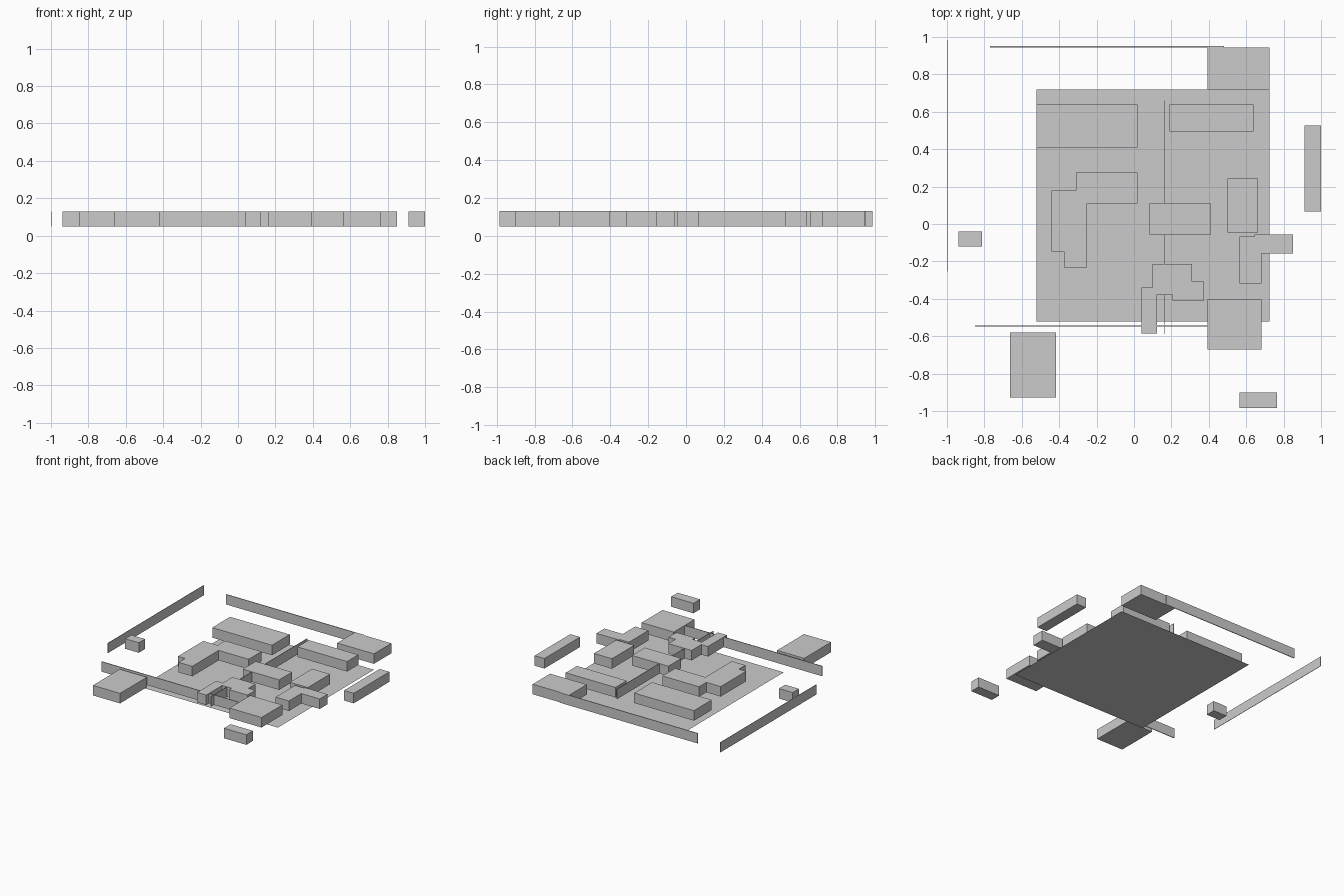
import bpy, bmesh

if "Cube" in bpy.data.objects:
    bpy.data.objects.remove(bpy.data.objects["Cube"])

Z0, Z1 = 0.048, 0.13  # underside and roof height of every block


def add_mesh(name, outline, z0, z1=None):
    """Flat outline, extruded upward to z1 when given."""
    bm = bmesh.new()
    face = bm.faces.new([bm.verts.new((x, y, z0)) for x, y in outline])
    if z1 is not None:
        new = bmesh.ops.extrude_face_region(bm, geom=[face], use_keep_orig=True)["geom"]
        for v in new:
            if isinstance(v, bmesh.types.BMVert):
                v.co.z = z1
        bmesh.ops.recalc_face_normals(bm, faces=bm.faces[:])
    me = bpy.data.meshes.new(name)
    bm.to_mesh(me)
    bm.free()
    ob = bpy.data.objects.new(name, me)
    bpy.context.collection.objects.link(ob)
    return ob


def rect(x0, x1, y0, y1):
    return [(x0, y0), (x1, y0), (x1, y1), (x0, y1)]


# Ground sheet
add_mesh("ground_plate", rect(-0.52, 0.725, -0.52, 0.72), 0)

# Plain rectangular buildings: x0, x1, y0, y1
buildings = {
    "building_back_corner": (0.393, 0.725, 0.72, 0.945),
    "building_back_left": (-0.52, 0.02, 0.41, 0.64),
    "building_back_right": (0.19, 0.64, 0.495, 0.64),
    "building_centre": (0.083, 0.412, -0.057, 0.11),
    "building_right": (0.50, 0.663, -0.045, 0.243),
    "building_front_right": (0.393, 0.683, -0.672, -0.403),
    "outer_block_front": (0.563, 0.765, -0.985, -0.90),
    "outer_block_front_left": (-0.663, -0.418, -0.927, -0.58),
    "outer_block_left": (-0.937, -0.813, -0.12, -0.04),
    "outer_block_right": (0.912, 1.0, 0.067, 0.527),
}
for name, r in buildings.items():
    add_mesh(name, rect(*r), Z0, Z1)

# Stepped buildings
add_mesh("building_left_stepped", [
    (-0.31, 0.275), (-0.31, 0.18), (-0.44, 0.18), (-0.44, -0.148), (-0.375, -0.148),
    (-0.375, -0.232), (-0.252, -0.232), (-0.252, 0.11), (0.02, 0.11), (0.02, 0.275)], Z0, Z1)
add_mesh("building_right_stepped", [
    (0.563, -0.067), (0.563, -0.318), (0.683, -0.318), (0.683, -0.158),
    (0.85, -0.158), (0.85, -0.057), (0.645, -0.057), (0.645, -0.067)], Z0, Z1)
add_mesh("building_front_stepped", [
    (0.10, -0.215), (0.10, -0.34), (0.04, -0.34), (0.04, -0.585), (0.122, -0.585),
    (0.122, -0.378), (0.207, -0.378), (0.207, -0.41), (0.373, -0.41),
    (0.373, -0.307), (0.31, -0.307), (0.31, -0.215)], Z0, Z1)

# Thin walls
walls = {
    "wall_left": (-1.0, -0.997, -0.255, 0.985),
    "wall_back": (-0.77, 0.48, 0.945, 0.951),
    "wall_front": (-0.85, 0.395, -0.549, -0.543),
    "wall_middle": (0.163, 0.167, -0.587, 0.66),
}
for name, r in walls.items():
    add_mesh(name, rect(*r), Z0, Z1)
